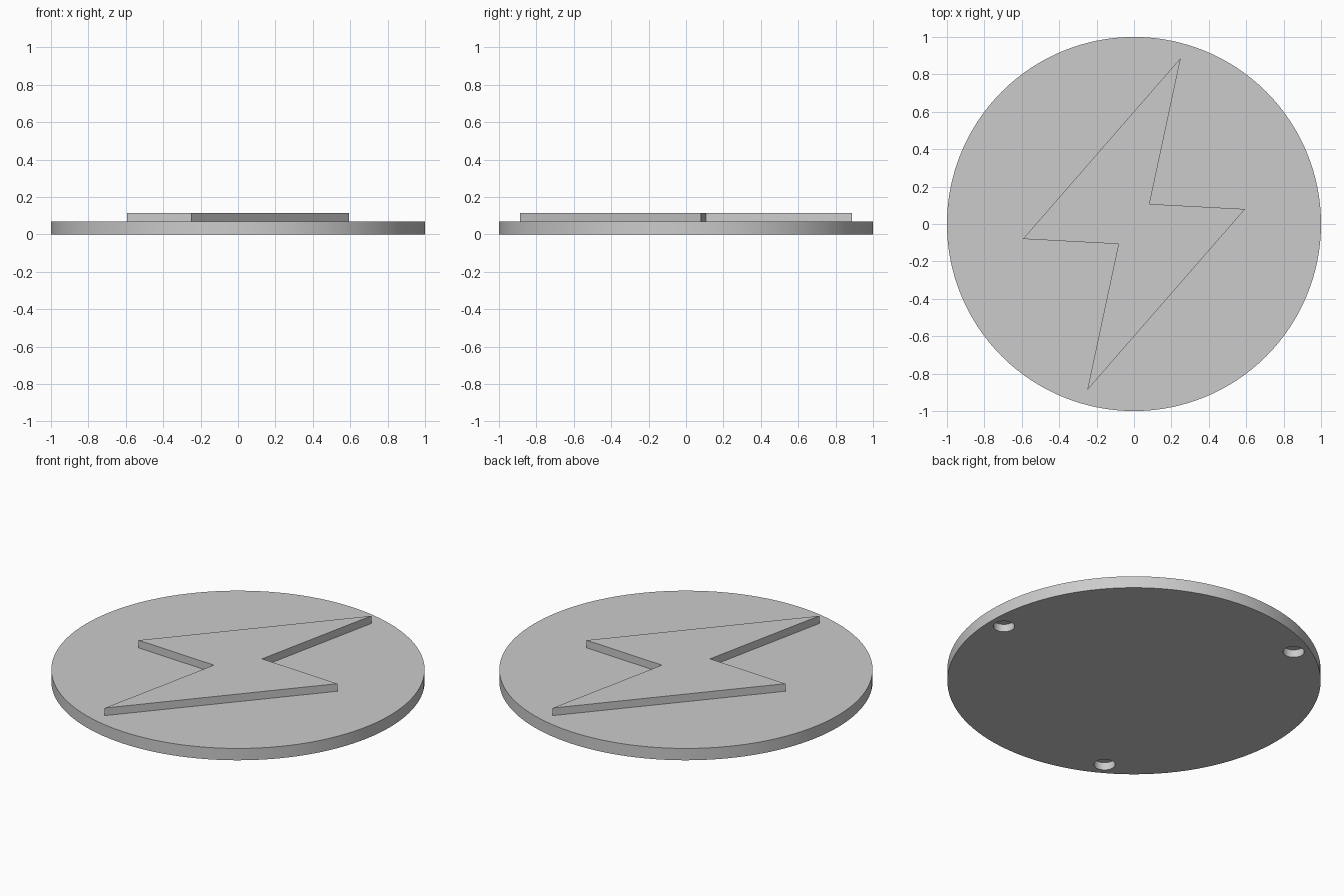
import bpy, bmesh
from math import cos, sin, radians

cube = bpy.data.objects.get("Cube")
if cube:
    bpy.data.objects.remove(cube, do_unlink=True)

BASE_TOP = 0.07
BOLT_TOP = 0.115

grey = bpy.data.materials.new("light_grey")
grey.use_nodes = True
colour = (0.6, 0.6, 0.6, 1)
grey.diffuse_color = colour
grey.node_tree.nodes["Principled BSDF"].inputs["Base Color"].default_value = colour


def cylinder(name, radius, z0, z1, sides, x=0, y=0):
    bpy.ops.mesh.primitive_cylinder_add(vertices=sides, radius=radius, depth=z1 - z0,
                                        location=(x, y, (z0 + z1) / 2))
    obj = bpy.context.object
    obj.name = name
    obj.data.materials.append(grey)
    return obj


# Round base plate
base = cylinder("round_base", 1, 0, BASE_TOP, 128)

# Three shallow round sockets in the underside, evenly spaced
for i in range(3):
    a = radians(120 * i)
    cutter = cylinder(f"socket_cutter_{i + 1}", 0.057, -0.04, 0.045, 48,
                      0.91 * cos(a), 0.91 * sin(a))
    cutter.hide_render = True
    cutter.hide_viewport = True
    cut = base.modifiers.new("socket", 'BOOLEAN')
    cut.operation = 'DIFFERENCE'
    cut.solver = 'EXACT'
    cut.object = cutter

# Apply the cuts, then discard the cutters
bpy.context.view_layer.objects.active = base
cutters = [m.object for m in base.modifiers]
for mod in list(base.modifiers):
    bpy.ops.object.modifier_apply(modifier=mod.name)
for cutter in cutters:
    bpy.data.objects.remove(cutter, do_unlink=True)
bpy.ops.object.select_all(action='DESELECT')
base.select_set(True)
bpy.ops.object.shade_smooth_by_angle(angle=radians(30))

# Raised lightning bolt: half an outline, repeated by a half turn
half = [(-0.594, -0.08), (0.25, 0.888), (0.083, 0.107)]
outline = half + [(-x, -y) for x, y in half]
bm = bmesh.new()
face = bm.faces.new([bm.verts.new((x, y, BASE_TOP)) for x, y in outline])
top = bmesh.ops.extrude_face_region(bm, geom=[face])["geom"]
for v in top:
    if isinstance(v, bmesh.types.BMVert):
        v.co.z = BOLT_TOP
bmesh.ops.recalc_face_normals(bm, faces=bm.faces)
mesh = bpy.data.meshes.new("lightning_bolt")
bm.to_mesh(mesh)
bm.free()
mesh.materials.append(grey)
bpy.context.collection.objects.link(bpy.data.objects.new("lightning_bolt", mesh))
